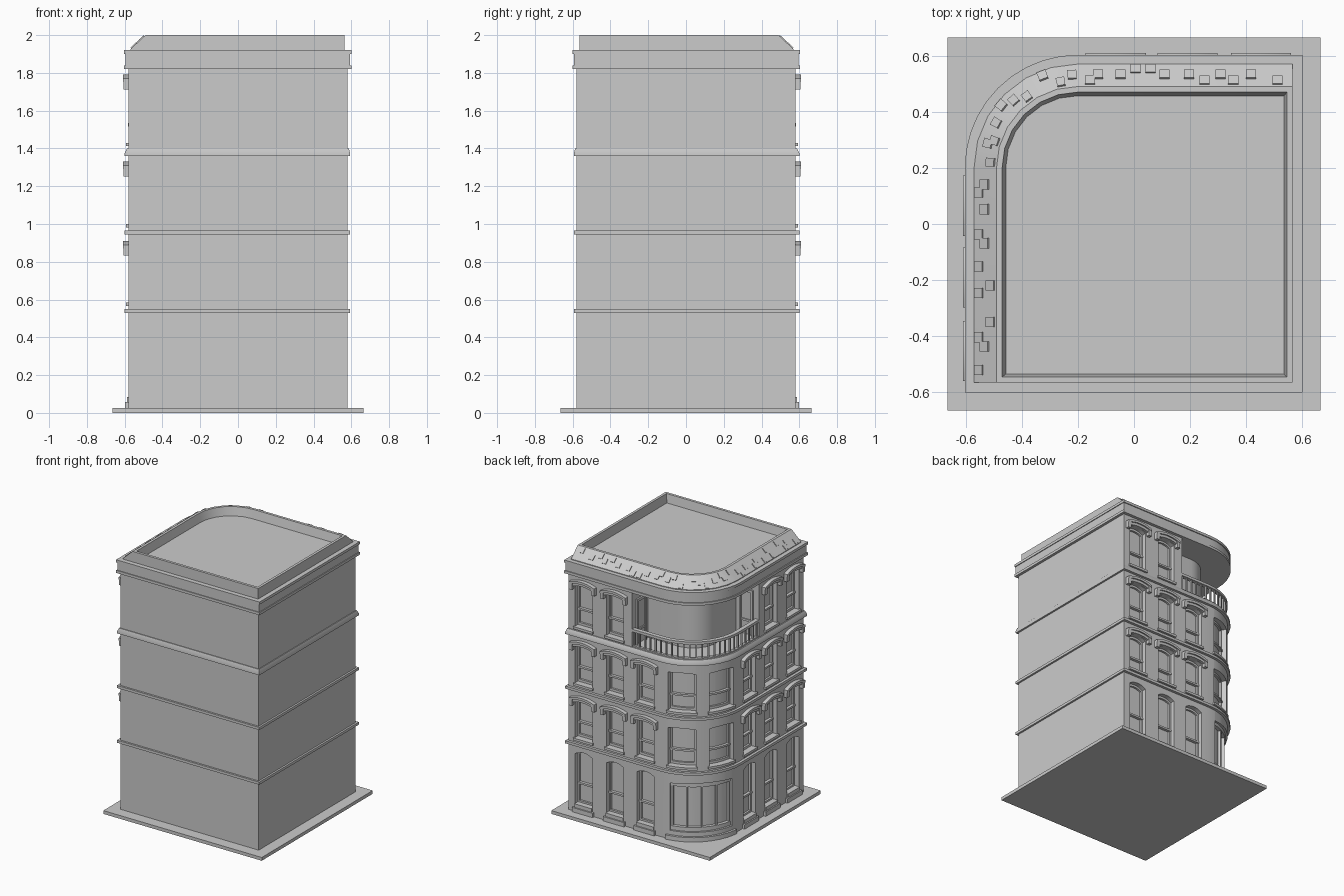
import bpy, bmesh, math, random

if "Cube" in bpy.data.objects:
    bpy.data.objects.remove(bpy.data.objects["Cube"])
random.seed(4)

# The street facade is laid out flat (s along wall, d outward, z up) and bent round the corner
A, R = 0.78, 0.38
ARC = R * math.pi / 2
L = 2 * A + ARC

def P(s, d, z):
    if s <= A:
        return (-0.58 - d, -0.58 + s, z)
    if s < A + ARC:
        a = (s - A) / R
        return (-0.2 - (R + d) * math.cos(a), 0.2 + (R + d) * math.sin(a), z)
    return (-0.2 + s - A - ARC, 0.58 + d, z)

def deg(a):
    return A + R * math.radians(a)

def samples(s0, s1, extra=()):
    pts = {round(s, 5) for s in [s0, s1, *extra]}
    pts |= {round(deg(9 * i), 5) for i in range(11) if s0 + 1e-4 < deg(9 * i) < s1 - 1e-4}
    return sorted(pts)

def finish(bm, name, smooth=True):
    bmesh.ops.remove_doubles(bm, verts=bm.verts, dist=1e-5)
    bmesh.ops.recalc_face_normals(bm, faces=bm.faces)
    me = bpy.data.meshes.new(name)
    bm.to_mesh(me)
    bm.free()
    ob = bpy.data.objects.new(name, me)
    bpy.context.collection.objects.link(ob)
    if smooth:
        bpy.ops.object.select_all(action='DESELECT')
        bpy.context.view_layer.objects.active = ob
        ob.select_set(True)
        bpy.ops.object.shade_smooth_by_angle(angle=math.radians(30))
    return ob

def quad(bm, *pts):
    bm.faces.new([bm.verts.new(P(*p)) for p in pts])

def strip(bm, s0, s1, lo, hi, d0, d1, n=1):
    """Solid bent bar; lo and hi are heights or functions of s."""
    lo_f = lo if callable(lo) else lambda s: lo
    hi_f = hi if callable(hi) else lambda s: hi
    ss = samples(s0, s1, [s0 + (s1 - s0) * i / n for i in range(n + 1)])
    rings = [[bm.verts.new(P(s, d, z)) for d, z in
              ((d0, lo_f(s)), (d1, lo_f(s)), (d1, hi_f(s)), (d0, hi_f(s)))] for s in ss]
    for p, q in zip(rings, rings[1:]):
        for i in range(4):
            bm.faces.new((p[i], p[(i + 1) % 4], q[(i + 1) % 4], q[i]))
    bm.faces.new(rings[0])
    bm.faces.new(rings[-1])

def bay(bm, s0, s1, z0, z1, a, b, za, zb, rise, dep=0.05):
    """Wall panel with a recessed, arched opening and its glass."""
    m, h = (a + b) / 2, (b - a) / 2
    head = lambda s: zb - rise * ((s - m) / h) ** 2
    ss = samples(s0, s1, [a + (b - a) * i / 6 for i in range(7)])
    for u, v in zip(ss, ss[1:]):
        if not a < (u + v) / 2 < b:
            quad(bm, (u, 0, z0), (v, 0, z0), (v, 0, z1), (u, 0, z1))
            continue
        hu, hv = head(u), head(v)
        quad(bm, (u, 0, z0), (v, 0, z0), (v, 0, za), (u, 0, za))
        quad(bm, (u, 0, hu), (v, 0, hv), (v, 0, z1), (u, 0, z1))
        quad(bm, (u, 0, za), (v, 0, za), (v, -dep, za), (u, -dep, za))
        quad(bm, (u, 0, hu), (v, 0, hv), (v, -dep, hv), (u, -dep, hu))
        quad(bm, (u, -dep, za), (v, -dep, za), (v, -dep, hv), (u, -dep, hu))
    for s in (a, b):
        quad(bm, (s, 0, za), (s, -dep, za), (s, -dep, head(s)), (s, 0, head(s)))

def sash(bm, a, b, za, zb, rise, dep=0.05):
    m, h, w = (a + b) / 2, (b - a) / 2, 0.012
    head = lambda s: zb - rise * ((s - m) / h) ** 2
    mid = za + 0.36 * (zb - za)
    for s in (a, b - w):
        strip(bm, s, s + w, za, zb - rise, -dep, -dep + 0.015)
    strip(bm, a, b, lambda s: head(s) - 0.016, head, -dep, -dep + 0.015, 6)
    strip(bm, a, b, mid, mid + 0.014, -dep, -dep + 0.022)
    strip(bm, a, b, za, za + 0.018, -dep, -dep + 0.015)

def outline(l, r, n):
    """Footprint: l = half size on street sides, r = on the plain sides."""
    rad = l - 0.2
    arc = [(-0.2 - rad * math.cos(i * math.pi / 2 / n), 0.2 + rad * math.sin(i * math.pi / 2 / n))
           for i in range(n + 1)]
    return [(-l, -r)] + arc + [(r, l), (r, -r)]

def loft(name, levels, n=10):
    bm = bmesh.new()
    rings = [[bm.verts.new((x, y, z)) for x, y in outline(l, r, n)] for l, r, z in levels]
    for p, q in zip(rings, rings[1:]):
        for i in range(len(p)):
            j = (i + 1) % len(p)
            bm.faces.new((p[i], p[j], q[j], q[i]))
    bm.faces.new(rings[0])
    bm.faces.new(rings[-1])
    return finish(bm, name)

def block(name, x0, x1, y0, y1, z0, z1):
    bpy.ops.mesh.primitive_cube_add(size=1, location=((x0 + x1) / 2, (y0 + y1) / 2, (z0 + z1) / 2))
    ob = bpy.context.object
    ob.name = name
    ob.scale = (x1 - x0, y1 - y0, z1 - z0)

# Pavement and the two plain walls
block("pavement", -0.665, 0.665, -0.665, 0.665, 0, 0.025)
block("front_wall", -0.58, 0.58, -0.58, -0.56, 0.02, 1.83)
block("right_wall", 0.56, 0.58, -0.58, 0.58, 0.02, 1.83)

# Facade walls, windows, sills and hoods
wall, frames, sills, hoods = (bmesh.new() for _ in range(4))
floors = [(0.02, 0.54, 0.08, 0.485), (0.54, 0.955, 0.585, 0.875),
          (0.955, 1.37, 1.0, 1.295), (1.37, 1.83, 1.43, 1.755)]
REC = 0.535                                     # balcony starts here
for f, (z0, z1, za, zb) in enumerate(floors):
    edges = [0, 0.26, 0.52, A] if f < 3 else [0, 0.26, REC]
    for s0, s1, c in zip(edges, edges[1:], (0.1275, 0.39, 0.645)):
        for flip in (False, True):
            u, v, m = (L - s1, L - s0, L - c) if flip else (s0, s1, c)
            a, b = m - 0.072, m + 0.072
            bay(wall, u, v, z0, z1, a, b, za, zb, 0.022)
            sash(frames, a, b, za, zb, 0.022)
            if f == 0:
                strip(sills, a - 0.015, b + 0.015, 0.025, 0.058, 0, 0.018)
                strip(sills, a, b, 0.058, 0.085, -0.05, 0.008)
                continue
            strip(sills, a - 0.01, b + 0.01, za - 0.018, za, -0.03, 0.014)
            # arched hood in two steps with drop ends
            arch = lambda s: zb - 0.022 * ((s - m) / 0.107) ** 2
            strip(hoods, m - 0.1, m + 0.1, lambda s: arch(s) - 0.002, lambda s: arch(s) + 0.02, 0, 0.02, 8)
            strip(hoods, m - 0.107, m + 0.107, lambda s: arch(s) + 0.018, lambda s: arch(s) + 0.036, 0, 0.03, 8)
            for e in (m - 0.107, m + 0.081):
                strip(hoods, e, e + 0.026, zb - 0.043, zb + 0.012, 0, 0.027)
    if f == 0:
        # Shop window on the corner
        a, b = deg(10), deg(80)
        bay(wall, A, A + ARC, z0, z1, a, b, 0.09, 0.46, 0.012, 0.04)
        for i in range(5):
            s = a + (b - a - 0.014) * i / 4
            strip(frames, s, s + 0.014, 0.09, 0.45, -0.04, -0.02)
        strip(frames, a, b, 0.09, 0.12, -0.04, -0.015)
        strip(frames, a, b, 0.425, 0.455, -0.04, -0.015)
        strip(sills, deg(6), deg(84), 0.025, 0.058, 0, 0.018)
    elif f < 3:
        for k in (0, 45):
            a, b = deg(8 + k - k / 45), deg(38 + k - k / 45)
            bay(wall, deg(k), deg(k + 45), z0, z1, a, b, za, zb, 0.008)
            sash(frames, a, b, za, zb, 0.008)
            strip(sills, a - 0.01, b + 0.01, za - 0.018, za, -0.03, 0.014)

# Recessed balcony: inner curved wall, return walls with doors
IN = -0.19
strip(wall, REC, L - REC, 1.38, 1.83, IN - 0.02, IN)
for e, t in ((REC, 1), (L - REC, -1)):
    quad(wall, (e, IN, 1.37), (e, 0, 1.37), (e, 0, 1.83), (e, IN, 1.83))
    span = lambda w: sorted((e, e + t * w))
    for d in (-0.16, -0.06):
        strip(frames, *span(0.012), 1.4, 1.74, d, d + 0.016)
    strip(frames, *span(0.012), 1.724, 1.745, -0.16, -0.044)
    strip(frames, *span(0.008), 1.5, 1.515, -0.15, -0.055)
finish(wall, "street_facade")
finish(frames, "window_frames")
finish(sills, "window_sills")
finish(hoods, "window_hoods")

# Balcony railing
rail = bmesh.new()
strip(rail, REC, L - REC, 1.515, 1.535, -0.03, 0.002)
strip(rail, REC, L - REC, 1.4, 1.41, -0.025, -0.003)
N = 24
for i in range(N + 1):
    s = REC + 0.005 + (L - 2 * REC - 0.02) * i / N
    strip(rail, s, s + 0.01, 1.4, 1.52, -0.02, -0.008)
finish(rail, "balcony_railing")

# String courses and cornice
loft("lower_band", [(0.6, 0.594, 0.53), (0.6, 0.594, 0.55)])
loft("middle_band", [(0.6, 0.594, 0.945), (0.6, 0.594, 0.965)])
loft("balcony_band", [(0.6, 0.594, 1.36), (0.6, 0.594, 1.375), (0.587, 0.586, 1.4)])
loft("cornice", [(0.603, 0.6, 1.82), (0.603, 0.6, 1.84), (0.596, 0.594, 1.84),
                 (0.596, 0.594, 1.9), (0.603, 0.6, 1.9), (0.603, 0.6, 1.92)])

# Mansard roof with sunken deck
loft("roof", [(0.57, 0.565, 1.915), (0.57, 0.565, 1.925), (0.49, 0.565, 2.0),
              (0.47, 0.545, 2.0), (0.457, 0.535, 1.935)], 6)

# Loose roof slates on the sloping sides
slates = bmesh.new()
for i in range(34):
    s = 0.03 + (L - 0.1) * (i + random.uniform(0, 0.8)) / 34
    t0 = random.choice((0.05, 0.3, 0.55))
    def pt(u, t, lift):
        return P(u, -0.01 - 0.08 * t + lift, 1.925 + 0.075 * t + lift)
    w = 0.036
    vs = [slates.verts.new(pt(u, t, k)) for k in (-0.004, 0.004)
          for u, t in ((s, t0), (s + w, t0), (s + w, t0 + 0.36), (s, t0 + 0.36))]
    for q in ((0, 1, 2, 3), (4, 5, 6, 7), (0, 1, 5, 4), (1, 2, 6, 5), (2, 3, 7, 6), (3, 0, 4, 7)):
        slates.faces.new([vs[k] for k in q])
finish(slates, "roof_slates", False)
